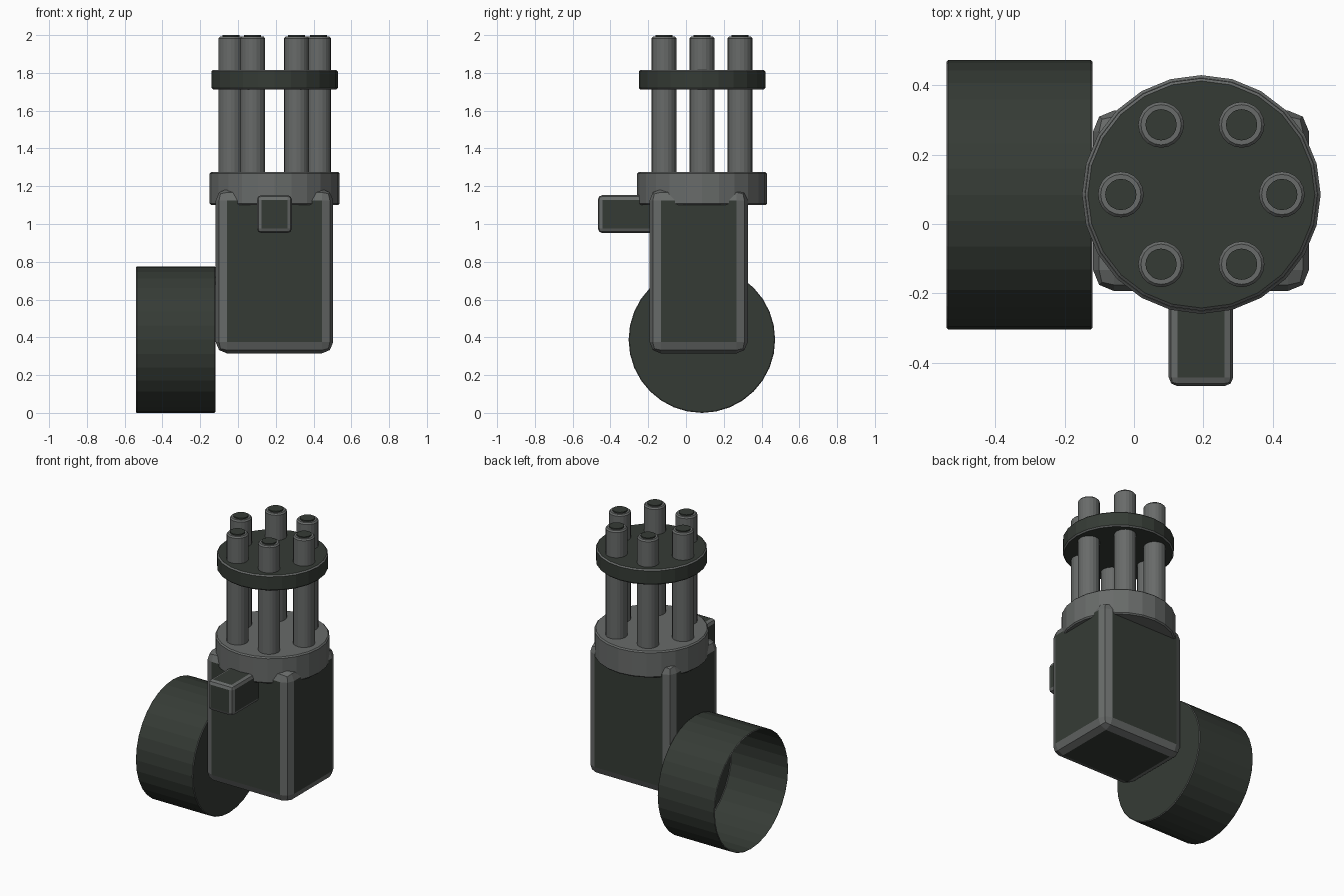
import bpy, bmesh, math
from mathutils import Matrix, Vector

if "Cube" in bpy.data.objects:
    bpy.data.objects.remove(bpy.data.objects["Cube"])


def material(name, rgb):
    m = bpy.data.materials.new(name)
    m.diffuse_color = (*rgb, 1)
    m.use_nodes = True
    m.node_tree.nodes["Principled BSDF"].inputs["Base Color"].default_value = m.diffuse_color
    return m


GREEN = material("dark green metal", (0.036, 0.044, 0.036))
GREY = material("worn grey steel", (0.138, 0.146, 0.142))
CX, CY = 0.194, 0.085          # barrel cluster axis


def finish(name, bm):
    bmesh.ops.recalc_face_normals(bm, faces=bm.faces[:])
    me = bpy.data.meshes.new(name)
    bm.to_mesh(me)
    bm.free()
    me.materials.append(GREEN)
    me.materials.append(GREY)
    ob = bpy.data.objects.new(name, me)
    bpy.context.collection.objects.link(ob)
    return ob


def bevelled_box(name, lo, hi, width, segments):
    """Green box with grey worn edges."""
    lo, hi = Vector(lo), Vector(hi)
    bm = bmesh.new()
    bmesh.ops.create_cube(bm, size=1)
    bmesh.ops.scale(bm, vec=hi - lo, verts=bm.verts)
    bmesh.ops.translate(bm, vec=(lo + hi) / 2, verts=bm.verts)
    bmesh.ops.bevel(bm, geom=bm.edges[:], offset=width, segments=segments,
                    profile=0.5, affect='EDGES')
    for f in bm.faces:
        f.normal_update()
        f.material_index = 0 if max(abs(c) for c in f.normal) > 0.999 else 1
    return finish(name, bm)


def lathe(name, profile, sides, mats, matrix, cap_start=None, cap_end=None):
    """Spin (radius, height) points round local z; one material per band."""
    bm = bmesh.new()
    rings = []
    for r, z in profile:
        rings.append([bm.verts.new((r * math.cos(2 * math.pi * i / sides),
                                    r * math.sin(2 * math.pi * i / sides), z))
                      for i in range(sides)])
    for a, b, m in zip(rings, rings[1:], mats):
        for i in range(sides):
            j = (i + 1) % sides
            bm.faces.new((a[i], a[j], b[j], b[i])).material_index = m
    if cap_start is not None:
        bm.faces.new(rings[0][::-1]).material_index = cap_start
    if cap_end is not None:
        bm.faces.new(rings[-1]).material_index = cap_end
    bm.transform(matrix)
    return finish(name, bm)


def disc_profile(r, z0, z1, b):
    return [(r - b, z0), (r, z0 + b), (r, z1 - b), (r - b, z1)]


axis = Matrix.Translation((CX, CY, 0))

# main housing and the front handle block
bevelled_box("housing", (-0.118, -0.193, 0.315), (0.504, 0.327, 1.185), 0.06, 2)
bevelled_box("front_handle", (0.1, -0.467, 0.952), (0.286, -0.15, 1.153), 0.025, 2)

# collar on the housing and the barrel clamp disc
lathe("barrel_collar", disc_profile(0.344, 1.10, 1.275, 0.008), 24, [1, 1, 1],
      axis, 1, 1)
lathe("barrel_clamp", disc_profile(0.335, 1.713, 1.815, 0.008), 24, [1, 0, 1],
      axis, 0, 0)

# six barrels with dark muzzle caps
for k in range(6):
    a = k * math.pi / 3
    pos = Matrix.Translation((CX + 0.232 * math.cos(a), CY + 0.232 * math.sin(a), 0))
    lathe(f"barrel_{k + 1}", [(0.066, 1.2), (0.066, 1.983), (0.058, 1.992)], 20,
          [1, 1], pos, 1, 1)
    lathe(f"muzzle_{k + 1}", [(0.045, 1.98), (0.045, 2.0)], 20, [0], pos, 0, 0)

# ammunition drum: axis along x, closed against the housing, open on the outside
along_x = Matrix.Translation((0, 0.084, 0.388)) @ Matrix.Rotation(math.pi / 2, 4, 'Y')
lathe("ammo_drum", [(0.384, -0.54), (0.388, -0.536), (0.388, -0.124), (0.384, -0.12)],
      32, [1, 0, 1], along_x, None, 0)
